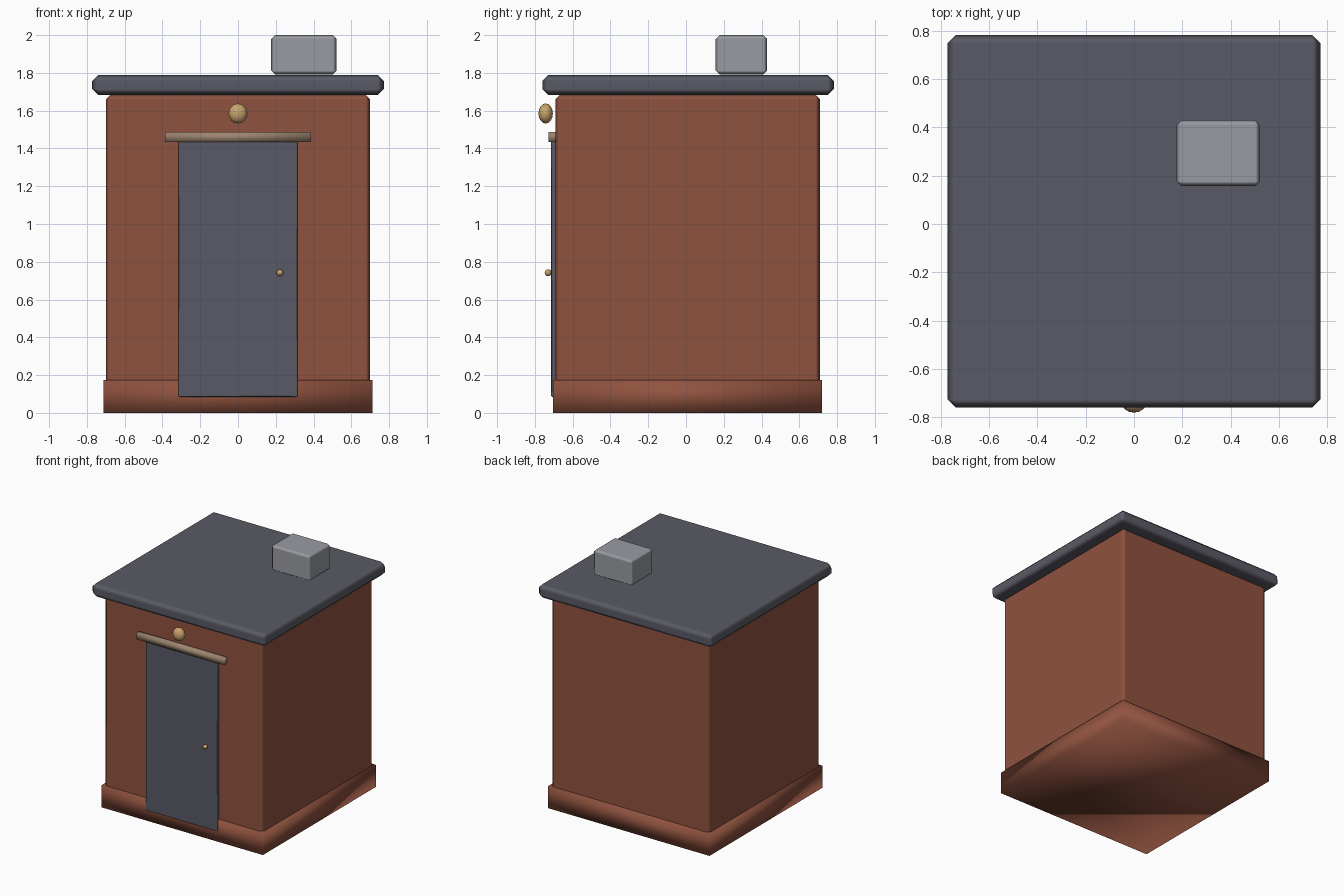
import bpy
import math

if "Cube" in bpy.data.objects:
    bpy.data.objects.remove(bpy.data.objects["Cube"], do_unlink=True)


def material(name, r, g, b):
    m = bpy.data.materials.new(name)
    m.use_nodes = True
    m.diffuse_color = (r, g, b, 1)
    bsdf = next(n for n in m.node_tree.nodes if n.type == "BSDF_PRINCIPLED")
    bsdf.inputs["Base Color"].default_value = (r, g, b, 1)
    return m


brick = material("brick red", 0.28, 0.085, 0.05)
slate = material("slate grey", 0.102, 0.102, 0.132)
stone = material("pale grey", 0.32, 0.33, 0.365)
timber = material("tan timber", 0.34, 0.235, 0.16)
brass = material("brass", 0.58, 0.37, 0.15)


def finish(obj, name, mat):
    obj.name = name
    obj.data.name = name
    obj.data.materials.append(mat)
    bpy.ops.object.shade_smooth()
    return obj


def box(name, mat, x, y, z, bevel=0):
    """Soft-shaded box from (min, max) ranges, with an optional chamfer."""
    spans = (x, y, z)
    bpy.ops.mesh.primitive_cube_add(size=1, location=[sum(s) / 2 for s in spans])
    obj = bpy.context.object
    obj.scale = [s[1] - s[0] for s in spans]
    bpy.ops.object.transform_apply(location=False, rotation=False, scale=True)
    finish(obj, name, mat)
    if bevel:
        mod = obj.modifiers.new("chamfer", "BEVEL")
        mod.width = bevel
        mod.segments = 1
        mod.harden_normals = True
    return obj


def ball(name, mat, loc, radii, segments, rings):
    """Ball whose pole points out of the front wall."""
    bpy.ops.mesh.primitive_uv_sphere_add(
        segments=segments, ring_count=rings, radius=1, location=loc,
        rotation=(math.pi / 2, 0, 0))
    obj = bpy.context.object
    bpy.ops.object.transform_apply(location=False, rotation=True, scale=False)
    obj.scale = radii
    bpy.ops.object.transform_apply(location=False, rotation=False, scale=True)
    return finish(obj, name, mat)


# Building shell
box("plinth", brick, (-0.712, 0.712), (-0.703, 0.721), (0, 0.175))
box("walls", brick, (-0.70, 0.70), (-0.691, 0.709), (0.004, 1.685), 0.025)
box("roof_slab", slate, (-0.772, 0.772), (-0.761, 0.783), (1.682, 1.79), 0.034)
box("chimney", stone, (0.176, 0.522), (0.157, 0.43), (1.792, 2.0), 0.02)

# Doorway
box("door", slate, (-0.315, 0.315), (-0.714, -0.67), (0.085, 1.44), 0.006)
box("lintel", timber, (-0.386, 0.386), (-0.727, -0.675), (1.435, 1.486))
ball("door_knob", brass, (0.222, -0.73, 0.742), (0.018, 0.018, 0.018), 12, 8)

# Ornament above the door
ball("wall_lamp", brass, (0, -0.743, 1.585), (0.05, 0.038, 0.053), 16, 8)
